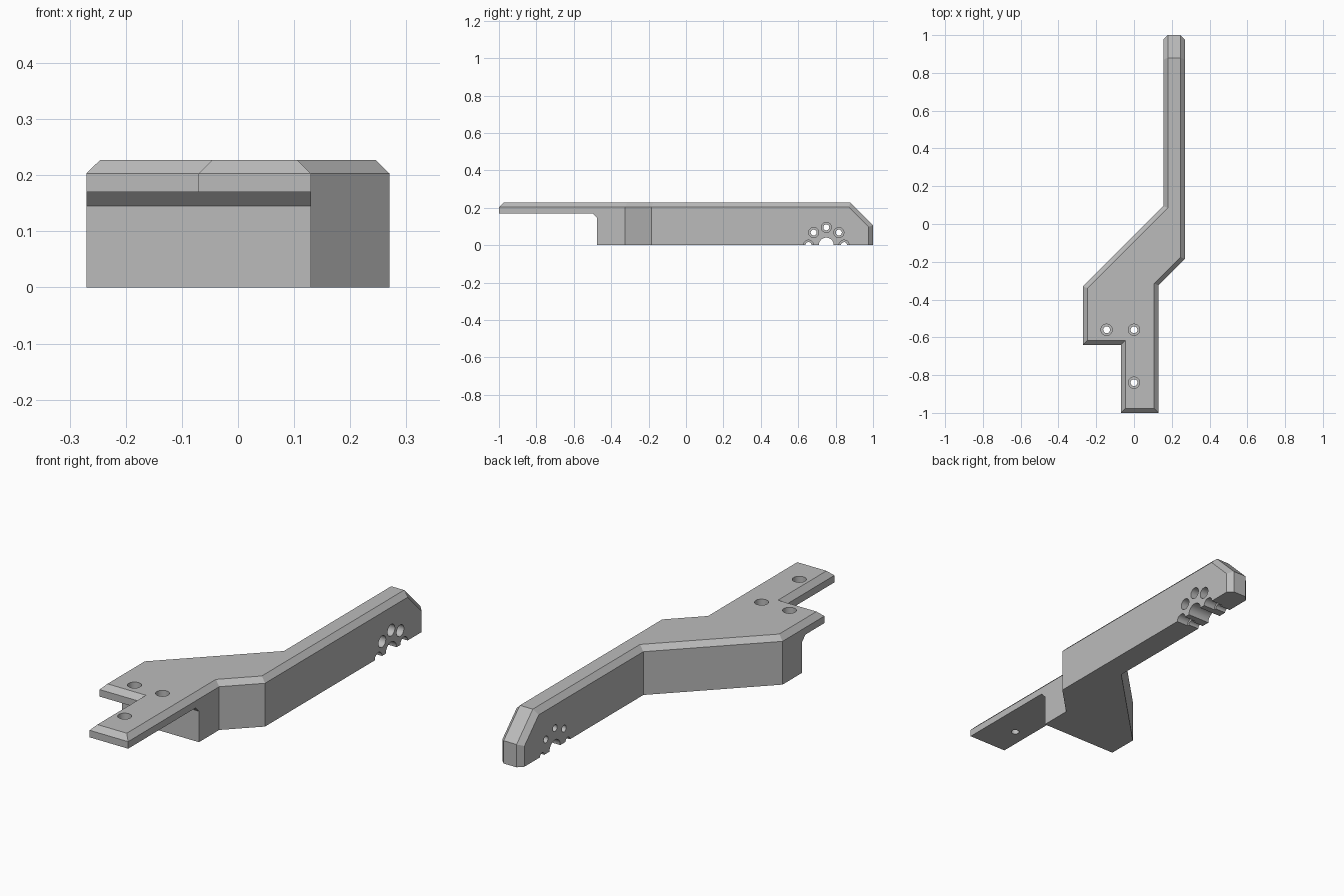
import bpy, bmesh, math
from mathutils import Matrix, Vector

cube = bpy.data.objects.get("Cube")
if cube:
    bpy.data.objects.remove(cube, do_unlink=True)

TOP, CHAMFER, SLOPE_Y = 0.227, 0.024, 0.88

grey = bpy.data.materials.new("mid_grey")
grey.use_nodes = True
grey.diffuse_color = (0.5, 0.5, 0.5, 1)
grey.node_tree.nodes["Principled BSDF"].inputs["Base Color"].default_value = (0.5, 0.5, 0.5, 1)


def make_object(name, bm):
    bmesh.ops.recalc_face_normals(bm, faces=bm.faces)
    mesh = bpy.data.meshes.new(name)
    bm.to_mesh(mesh)
    bm.free()
    mesh.materials.append(grey)
    obj = bpy.data.objects.new(name, mesh)
    bpy.context.collection.objects.link(obj)
    return obj


def prism(points, direction):
    bm = bmesh.new()
    face = bm.faces.new([bm.verts.new(p) for p in points])
    ext = bmesh.ops.extrude_face_region(bm, geom=[face])
    bmesh.ops.translate(bm, vec=direction,
                        verts=[v for v in ext["geom"] if isinstance(v, bmesh.types.BMVert)])
    bmesh.ops.recalc_face_normals(bm, faces=bm.faces)
    return bm


def cylinders(name, items):
    """items: (centre, axis, radius, depth)"""
    bm = bmesh.new()
    for centre, axis, radius, depth in items:
        turn = Matrix.Rotation(math.pi / 2, 4, 'Y') if axis == 'X' else Matrix()
        half_step = Matrix.Rotation(math.pi / 32, 4, 'Z')
        bmesh.ops.create_cone(bm, cap_ends=True, segments=32, radius1=radius,
                              radius2=radius, depth=depth,
                              matrix=Matrix.Translation(centre) @ turn @ half_step)
    return make_object(name, bm)


# Main body: plan outline raised to full height
outline = [(-0.07, -1), (0.13, -1), (0.13, -0.325), (0.27, -0.185), (0.27, 1),
           (0.155, 1), (0.155, 0.095), (-0.27, -0.33), (-0.27, -0.64), (-0.07, -0.64)]
bm = prism([(x, y, 0) for x, y in outline], Vector((0, 0, TOP)))

# Sloped nose at the back of the arm
cut = bmesh.ops.bisect_plane(bm, geom=bm.verts[:] + bm.edges[:] + bm.faces[:],
                             plane_co=(0, SLOPE_Y, TOP), plane_no=(0, 1, 1), clear_outer=True)
bmesh.ops.holes_fill(bm, edges=[e for e in cut["geom_cut"] if isinstance(e, bmesh.types.BMEdge)])
bmesh.ops.recalc_face_normals(bm, faces=bm.faces)

# Chamfer along the top rim, down the nose and the end corners
rim = []
for e in bm.edges:
    a, b = (v.co for v in e.verts)
    across_nose = min(a.y, b.y) > SLOPE_Y - 0.01 and abs(a.x - b.x) > 0.01
    if not across_nose and (min(a.z, b.z) > TOP - 0.01 or min(a.y, b.y) > SLOPE_Y - 0.01):
        rim.append(e)
bmesh.ops.bevel(bm, geom=rim, offset=CHAMFER, offset_type='OFFSET', segments=1,
                affect='EDGES', clamp_overlap=False)
body = make_object("bracket_arm", bm)

# Undercut below the front mounting tabs
profile = [(-1.2, -0.2), (-0.475, -0.2), (-0.475, 0.145), (-0.5, 0.17), (-1.2, 0.17)]
undercut = make_object("undercut_cutter",
                       prism([(-0.5, y, z) for y, z in profile], Vector((1, 0, 0))))

# Stepped screw holes in the tabs and a fan of holes around the axle hole
wide, narrow = [], []
for x, y in [(-0.145, -0.56), (0, -0.56), (0, -0.84)]:
    wide.append(((x, y, TOP), 'Z', 0.03, 0.06))
    narrow.append(((x, y, TOP), 'Z', 0.018, 0.3))
for i in range(5):
    angle = i * math.pi / 4
    y, z = 0.75 + 0.095 * math.cos(angle), 0.095 * math.sin(angle)
    wide.append(((0.27, y, z), 'X', 0.027, 0.12))
    narrow.append(((0.21, y, z), 'X', 0.016, 0.3))
narrow.append(((0.21, 0.75, 0), 'X', 0.04, 0.3))

cutters = [undercut, cylinders("counterbore_cutter", wide), cylinders("hole_cutter", narrow)]
for cutter in cutters:
    mod = body.modifiers.new(cutter.name, 'BOOLEAN')
    mod.operation, mod.solver, mod.object = 'DIFFERENCE', 'EXACT', cutter
    cutter.hide_render = True

# Apply the cuts and drop the cutters
bpy.context.view_layer.update()
final = bpy.data.meshes.new_from_object(body.evaluated_get(bpy.context.evaluated_depsgraph_get()))
body.modifiers.clear()
body.data = final
for cutter in cutters:
    bpy.data.objects.remove(cutter, do_unlink=True)

# Smooth only the round hole walls
bpy.context.view_layer.objects.active = body
body.select_set(True)
bpy.ops.object.shade_smooth_by_angle(angle=math.radians(25))
